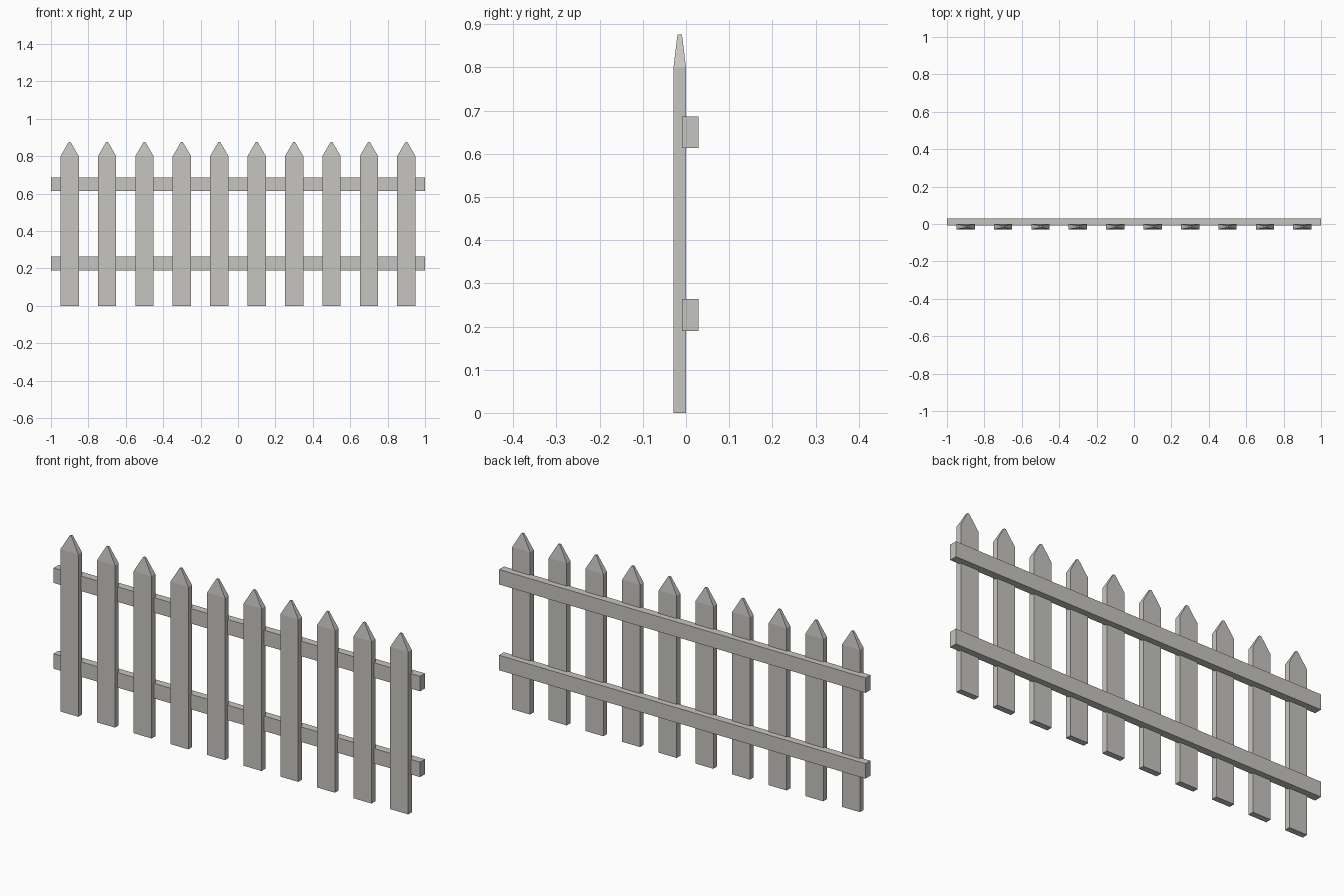
import bpy, bmesh

if "Cube" in bpy.data.objects:
    bpy.data.objects.remove(bpy.data.objects["Cube"])

wood = bpy.data.materials.new("weathered grey wood")
wood.diffuse_color = (0.57, 0.56, 0.525, 1)
wood.use_nodes = True
wood.node_tree.nodes["Principled BSDF"].inputs["Base Color"].default_value = wood.diffuse_color


def box(name, x, y, z):
    """Box from (min, max) ranges, returned as an open bmesh."""
    bm = bmesh.new()
    bmesh.ops.create_cube(bm, size=1)
    for v in bm.verts:
        v.co = [r[0] + (c + 0.5) * (r[1] - r[0]) for c, r in zip(v.co, (x, y, z))]
    return bm


def finish(name, bm):
    bmesh.ops.recalc_face_normals(bm, faces=bm.faces)
    mesh = bpy.data.meshes.new(name)
    bm.to_mesh(mesh)
    bm.free()
    mesh.materials.append(wood)
    bpy.context.collection.objects.link(bpy.data.objects.new(name, mesh))


# Ten pickets, each with its top face extruded and tapered to a point
for i in range(10):
    cx, cy = -0.9 + 0.2 * i, -0.0145
    bm = box("picket", (cx - 0.049, cx + 0.049), (-0.029, 0.0), (0, 0.8))
    top = max(bm.faces, key=lambda f: f.calc_center_median().z)
    tip = bmesh.ops.extrude_discrete_faces(bm, faces=[top])["faces"][0]
    for v in tip.verts:
        v.co.x = cx + (v.co.x - cx) * 0.1
        v.co.y = cy + (v.co.y - cy) * 0.36
        v.co.z = 0.876
    finish(f"picket_{i + 1}", bm)

# Two horizontal rails behind the pickets
for name, z in (("lower_rail", 0.19), ("upper_rail", 0.613)):
    finish(name, box(name, (-1, 1), (-0.009, 0.029), (z, z + 0.074)))
